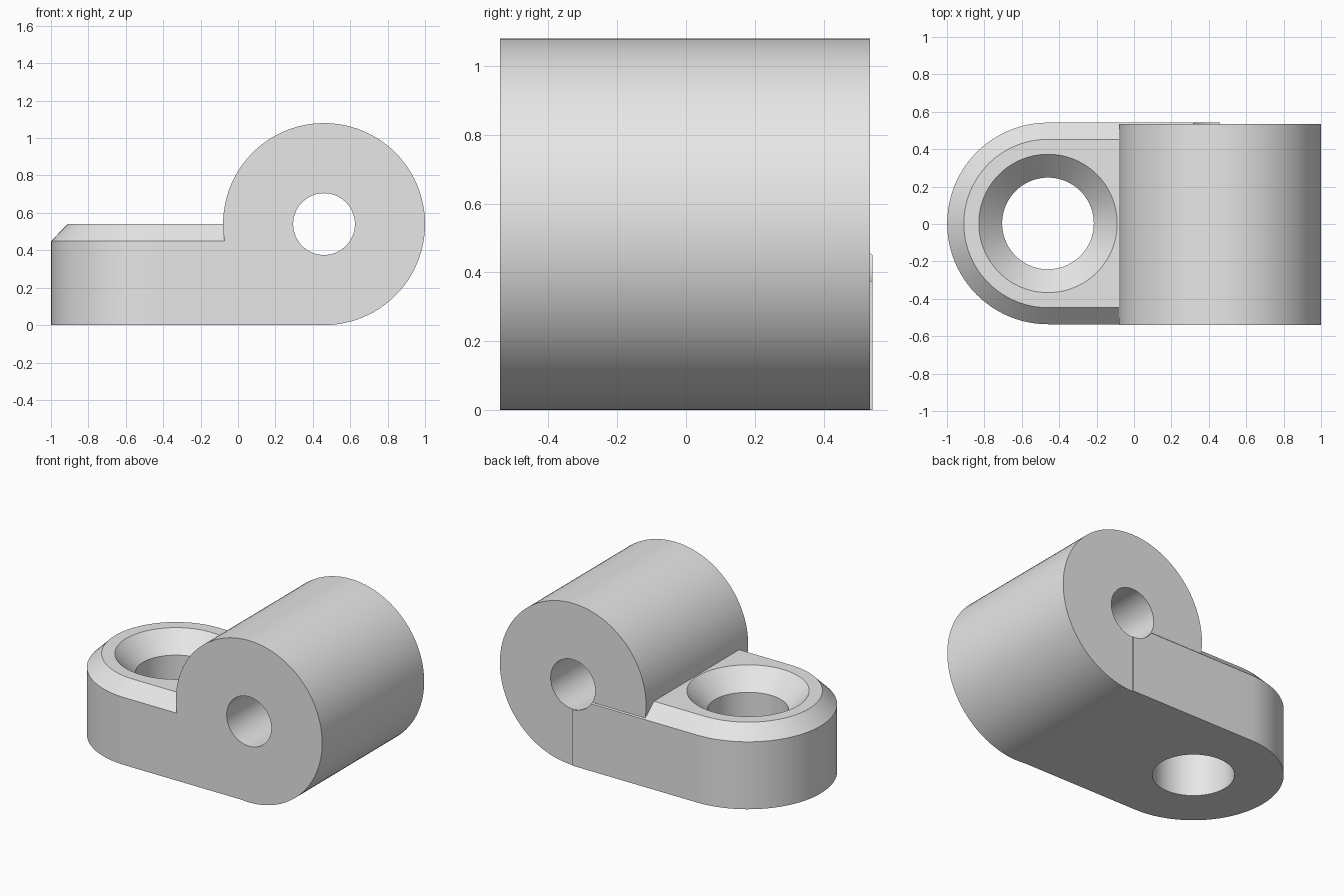
import bpy
import bmesh
import math
from mathutils import Matrix, Vector

if "Cube" in bpy.data.objects:
    bpy.data.objects.remove(bpy.data.objects["Cube"], do_unlink=True)

R = 0.54            # outer radius of both rounded parts
BARREL_X = 0.46
EYE_X = -0.46
BASE_Y = 0.003
SEGMENTS = 96

grey = bpy.data.materials.new("plain grey")
grey.use_nodes = True
grey.diffuse_color = (0.8, 0.8, 0.8, 1)
grey.node_tree.nodes["Principled BSDF"].inputs["Base Color"].default_value = (0.8, 0.8, 0.8, 1)


def make_object(name, bm):
    bmesh.ops.recalc_face_normals(bm, faces=bm.faces)
    mesh = bpy.data.meshes.new(name)
    bm.to_mesh(mesh)
    bm.free()
    mesh.materials.append(grey)
    obj = bpy.data.objects.new(name, mesh)
    bpy.context.collection.objects.link(obj)
    return obj


def loft(name, rings):
    """Closed solid through a stack of matching point rings."""
    bm = bmesh.new()
    loops = [[bm.verts.new(p) for p in ring] for ring in rings]
    for low, high in zip(loops, loops[1:]):
        for i in range(len(low)):
            j = (i + 1) % len(low)
            bm.faces.new((low[i], low[j], high[j], high[i]))
    bm.faces.new(loops[0][::-1])
    bm.faces.new(loops[-1])
    return make_object(name, bm)


def circle(radius, z):
    return [Vector((radius * math.cos(a), radius * math.sin(a), z))
            for a in (2 * math.pi * i / SEGMENTS for i in range(SEGMENTS))]


def tongue(radius, z):
    """Outline with a round left end and a square right end."""
    half = SEGMENTS // 2
    arc = [Vector((EYE_X + radius * math.cos(a), BASE_Y + radius * math.sin(a), z))
           for a in (math.pi / 2 + math.pi * i / half for i in range(half + 1))]
    return arc + [Vector((BARREL_X, BASE_Y - radius, z)),
                  Vector((BARREL_X, BASE_Y + radius, z))]


def lengthwise(name, radius, y0, y1):
    """Cylinder along y on the barrel axis."""
    obj = loft(name, [circle(radius, y0), circle(radius, y1)])
    turn = Matrix.Rotation(-math.pi / 2, 4, 'X')
    obj.data.transform(Matrix.Translation((BARREL_X, 0, R)) @ turn)
    return obj


def cut(obj, cutter):
    cutter.hide_render = True
    mod = obj.modifiers.new("cut", 'BOOLEAN')
    mod.operation = 'DIFFERENCE'
    mod.solver = 'EXACT'
    mod.object = cutter
    bpy.ops.object.select_all(action='DESELECT')
    bpy.context.view_layer.objects.active = obj
    obj.select_set(True)
    bpy.ops.object.modifier_apply(modifier=mod.name)
    bpy.data.objects.remove(cutter, do_unlink=True)


# Base tongue with a chamfered top edge
base = loft("base_tongue", [tongue(0.539, 0), tongue(0.539, 0.45), tongue(0.45, R)])

# Countersunk screw hole
screw = loft("screw_hole_cutter", [circle(0.245, -0.1), circle(0.245, 0.415),
                                   circle(0.37, R), circle(0.47, R + 0.1)])
screw.data.transform(Matrix.Translation((EYE_X, BASE_Y, 0)))
cut(base, screw)

# Barrel with its pin hole, which also passes through the base
barrel = lengthwise("barrel", R, -0.541, 0.535)
cut(barrel, lengthwise("pin_hole_cutter", 0.165, -0.8, 0.8))
cut(base, lengthwise("base_pin_hole_cutter", 0.166, -0.8, 0.8))

# Smooth curved walls, sharp rims
for part in (base, barrel):
    bpy.ops.object.select_all(action='DESELECT')
    bpy.context.view_layer.objects.active = part
    part.select_set(True)
    bpy.ops.object.shade_smooth_by_angle(angle=math.radians(30))
